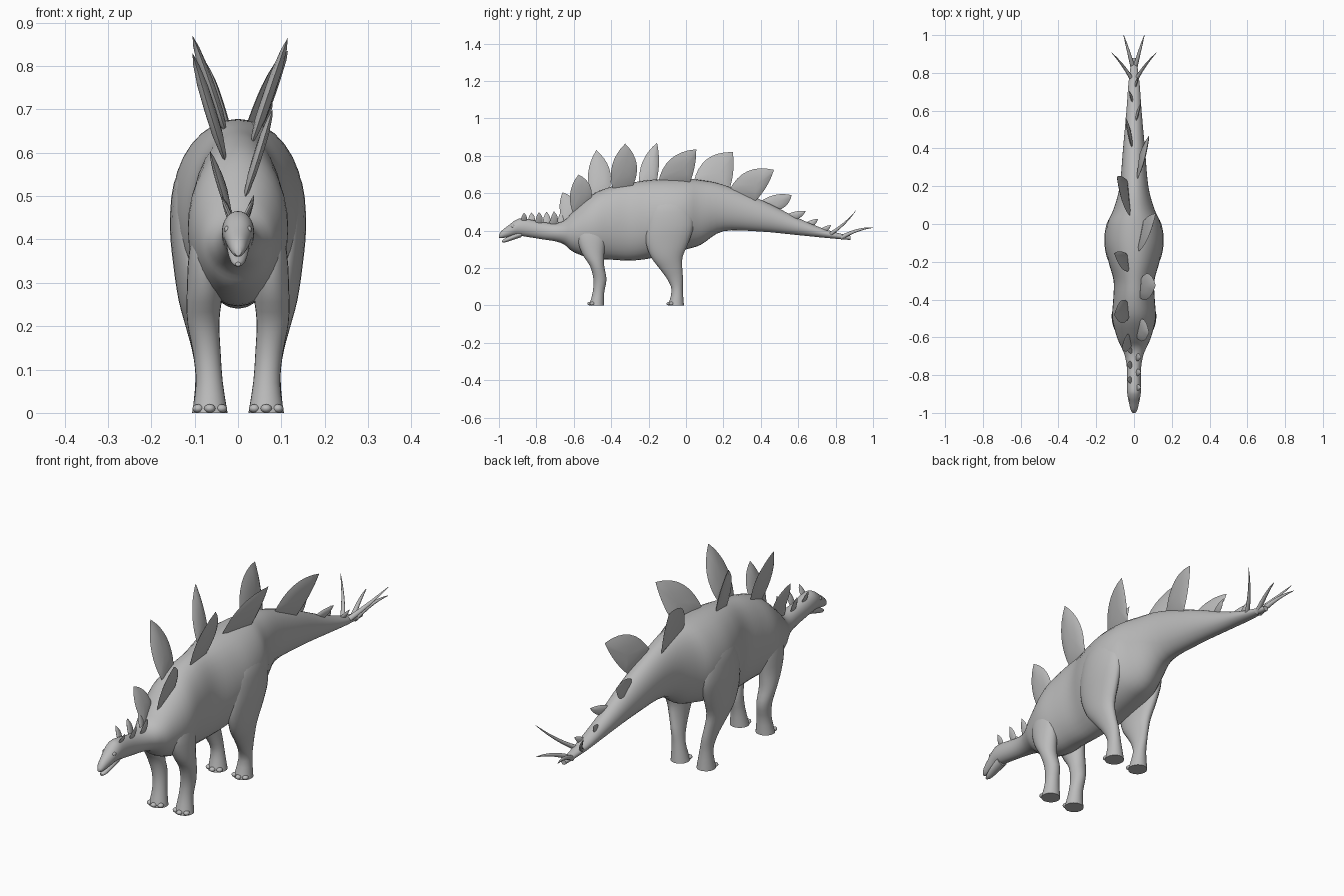
import bpy, bmesh, math
from mathutils import Vector

if "Cube" in bpy.data.objects:
    bpy.data.objects.remove(bpy.data.objects["Cube"])

# One mid grey for the whole animal
grey = bpy.data.materials.new("hide_grey")
grey.diffuse_color = (.5, .5, .5, 1)
grey.use_nodes = True
grey.node_tree.nodes["Principled BSDF"].inputs["Base Color"].default_value = grey.diffuse_color


def finish(name, bm, angle=50):
    bmesh.ops.recalc_face_normals(bm, faces=bm.faces)
    me = bpy.data.meshes.new(name)
    bm.to_mesh(me)
    bm.free()
    me.materials.append(grey)
    ob = bpy.data.objects.new(name, me)
    bpy.context.collection.objects.link(ob)
    bpy.ops.object.select_all(action='DESELECT')
    ob.select_set(True)
    bpy.context.view_layer.objects.active = ob
    bpy.ops.object.shade_smooth_by_angle(angle=math.radians(angle))
    return ob


def mirror(ob):
    ob.modifiers.new("mirror", 'MIRROR').use_axis[0] = True


def resample(rows, n):
    # Catmull-Rom through rows of numbers
    out = []
    for i in range(len(rows) - 1):
        near = (rows[min(max(k, 0), len(rows) - 1)] for k in (i - 1, i, i + 1, i + 2))
        a, b, c, d = near
        for t in (s / n for s in range(n)):
            out.append([q + 0.5 * t * (r - p + t * (2*p - 5*q + 4*r - e + t * (3*(q - r) + e - p)))
                        for p, q, r, e in zip(a, b, c, d)])
    return out + [list(rows[-1])]


def loft(name, rows, upright, seg=24, n=3):
    # rows: x, y, z, radius x, other radius (z for upright rings, y for level ones)
    bm = bmesh.new()
    rings = []
    for x, y, z, r, q in resample(rows, n):
        ring = []
        for k in range(seg):
            a = math.tau * k / seg
            c, s = r * math.cos(a), q * math.sin(a)
            ring.append(bm.verts.new((x + c, y, z + s) if upright else (x + c, y + s, z)))
        rings.append(ring)
    for p, q in zip(rings, rings[1:]):
        for k in range(seg):
            j = (k + 1) % seg
            bm.faces.new((p[k], p[j], q[j], q[k]))
    bm.faces.new(rings[0])
    bm.faces.new(rings[-1])
    return finish(name, bm)


def ball(name, loc, size):
    bm = bmesh.new()
    bmesh.ops.create_uvsphere(bm, u_segments=12, v_segments=8, radius=1)
    for v in bm.verts:
        v.co = Vector([c * s + o for c, s, o in zip(v.co, size, loc)])
    mirror(finish(name, bm))


# Head, neck, trunk and tail: y, top, bottom, half width
profile = [
    (-1.0, .378, .362, .007), (-.985, .40, .36, .017), (-.95, .427, .366, .026),
    (-.91, .457, .374, .034), (-.87, .465, .37, .037), (-.77, .446, .354, .037),
    (-.70, .44, .343, .048), (-.65, .455, .325, .068), (-.60, .505, .285, .09),
    (-.50, .593, .25, .115), (-.40, .635, .245, .11), (-.30, .655, .24, .108),
    (-.20, .67, .25, .135), (-.10, .677, .275, .152), (0, .677, .30, .142),
    (.08, .67, .325, .108), (.20, .645, .397, .076), (.40, .565, .395, .058),
    (.60, .467, .376, .04), (.75, .405, .361, .029), (.88, .372, .35, .012)]
loft("body", [(0, y, (t + b) / 2, w, (t - b) / 2) for y, t, b, w in profile], True, 32, 4)


def back_height(y):
    for (y0, t0, *_), (y1, t1, *_) in zip(profile, profile[1:]):
        if y0 <= y <= y1:
            return t0 + (t1 - t0) * (y - y0) / (y1 - y0)


def plate(name, y0, y1, yt, zt, front, back, xt):
    # leaf from base y0..y1 to a tip; front and back are edge bulges
    A, E = (Vector((y, back_height(y) - .02)) for y in (y0, y1))
    T = Vector((yt, zt))

    def arc(p, q, bulge):
        d = q - p
        c = (p + q) / 2 + 2 * bulge * Vector((-d.y, d.x))
        return [p * (1-t)**2 + c * 2*t*(1-t) + q * t*t for t in (i / 8 for i in range(8))]
    outline = arc(A, T, front) + arc(T, E, back) + [E]
    base = (A + E) / 2
    axis = T - base
    mid = base + axis * .42
    thick = .003 + .045 * axis.length
    bm = bmesh.new()

    def vert(p, off):
        f = (p - base).dot(axis) / axis.length_squared
        return bm.verts.new((xt * (.3 + .7 * f) + off, p.x, p.y))
    rim = [vert(p, 0) for p in outline]
    n = len(rim)
    for sgn in (-1, 1):
        prev = rim
        for s, h in ((.8, .5), (.45, .9)):
            ring = [vert(mid + (p - mid) * s, sgn * thick * h) for p in outline]
            for k in range(n):
                j = (k + 1) % n
                bm.faces.new((prev[k], prev[j], ring[j], ring[k]))
            prev = ring
        top = vert(mid, sgn * thick)
        for k in range(n):
            bm.faces.new((prev[k], prev[(k + 1) % n], top))
    finish(name, bm, 40)


# Large back plates, alternating left and right
plates = [
    (-.65, -.58, -.66, .605, .12, .17, .065), (-.60, -.505, -.575, .70, .15, .18, .08),
    (-.50, -.41, -.48, .83, .13, .16, .105), (-.39, -.285, -.325, .865, .15, .18, .115),
    (-.25, -.16, -.155, .87, .13, .06, .105), (-.15, .02, .055, .835, .19, .05, .115),
    (.04, .23, .25, .82, .21, .06, .09), (.23, .37, .47, .725, .2, .06, .08),
    (.39, .48, .565, .59, .12, .16, .045), (.53, .58, .64, .505, .08, .12, .035),
    (.63, .67, .705, .463, .08, .12, .025), (.71, .74, .775, .43, .08, .12, .02)]
for i, (*shape, xt) in enumerate(plates):
    plate(f"back_plate_{i + 1}", *shape, xt * (-1) ** (i + 1))

# Small neck plates
for i in range(6):
    y = -.87 + .04 * i
    plate(f"neck_plate_{i + 1}", y - .014, y + .014, y + .004, .495 + .002 * i,
          .1, .2, .037 * (-1) ** i)

# Lower jaw and eyes
loft("lower_jaw", [(0, -.983, .343, .006, .005), (0, -.965, .349, .015, .011),
                   (0, -.93, .364, .022, .015), (0, -.88, .385, .026, .02)], True, 16)
ball("eye", (.025, -.925, .423), (.007, .011, .008))

# Legs
mirror(loft("front_leg", [
    (.070, -.50, .46, .025, .045), (.076, -.505, .37, .037, .075), (.077, -.497, .28, .041, .06),
    (.08, -.475, .21, .037, .038), (.072, -.46, .14, .032, .035),
    (.066, -.468, .07, .031, .031), (.065, -.478, 0, .041, .04)], False))
mirror(loft("hind_leg", [
    (.085, -.075, .61, .025, .06), (.105, -.083, .53, .043, .11), (.112, -.086, .43, .045, .127),
    (.108, -.10, .34, .041, .115), (.10, -.103, .26, .037, .085), (.09, -.082, .20, .031, .062),
    (.078, -.058, .14, .027, .042), (.07, -.047, .08, .028, .03),
    (.065, -.053, 0, .04, .042)], False))

# Toes
for label, y in (("front", -.513), ("hind", -.09)):
    for i in range(3):
        ball(f"{label}_toe_{i + 1}", (.038 + .027 * i, y + .012 * abs(i - 1), .010), (.013, .014, .010))


# Tail spikes, curving up and outwards from base to tip
def tail_spike(name, base, bend, tip):
    p, c, q = Vector(base), Vector(bend), Vector(tip)
    rows = []
    for t in (i / 6 for i in range(7)):
        r = .001 + .012 * (1 - t) ** .8
        rows.append((*(p * (1-t)**2 + c * 2*t*(1-t) + q * t*t), r, r))
    mirror(loft(name, rows, True, 12, 2))


tail_spike("tail_spike_front", (.01, .765, .378), (.06, .85, .43), (.12, .908, .507))
tail_spike("tail_spike_rear", (.006, .83, .363), (.03, .92, .413), (.055, 1.0, .416))
